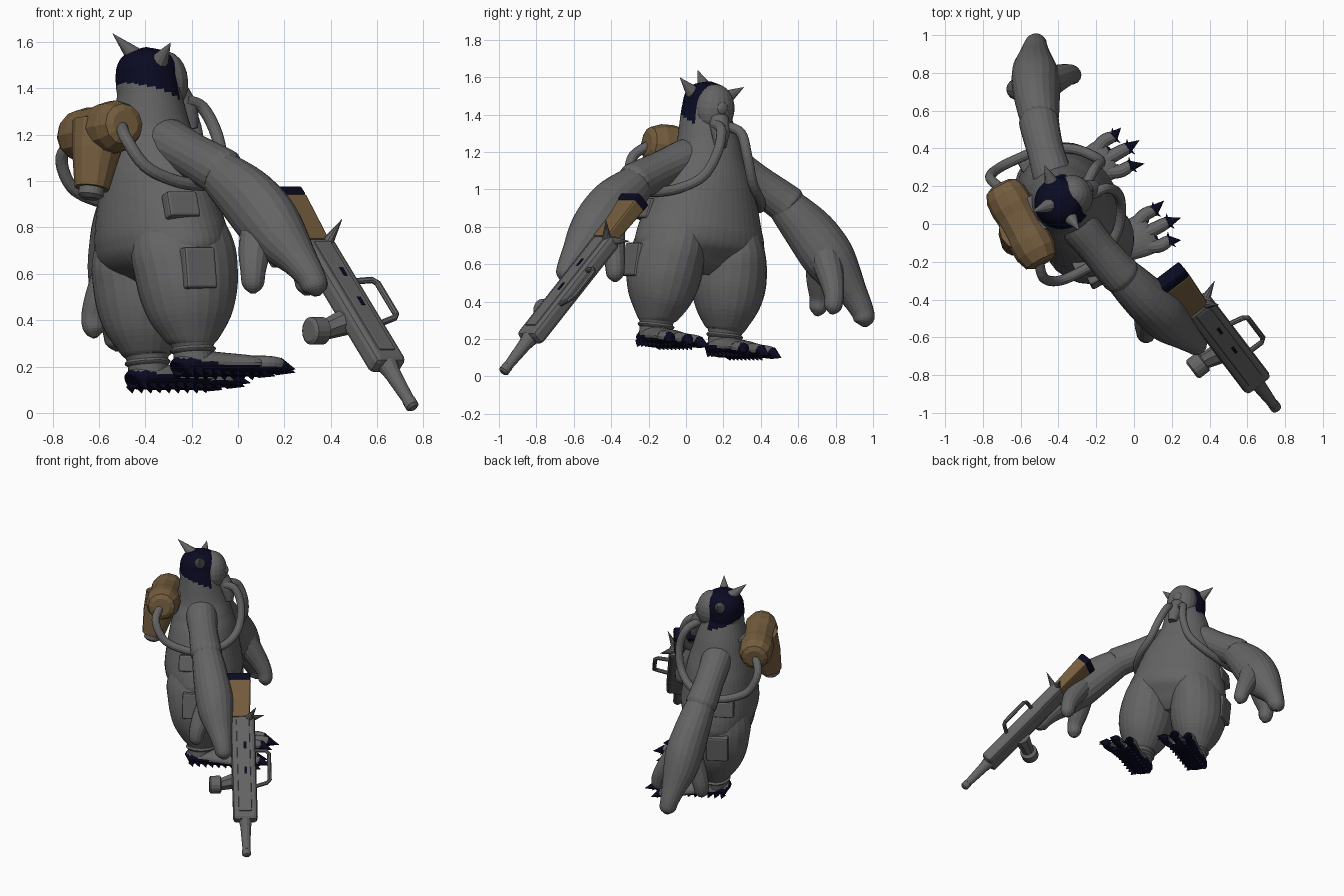
import bpy, bmesh, math
from mathutils import Matrix, Vector

if "Cube" in bpy.data.objects:
    bpy.data.objects.remove(bpy.data.objects["Cube"])


def material(name, rgb):
    m = bpy.data.materials.new(name)
    m.use_nodes = True
    m.diffuse_color = (*rgb, 1)
    m.node_tree.nodes["Principled BSDF"].inputs["Base Color"].default_value = (*rgb, 1)
    return m


GREY = material("grey", (0.128, 0.128, 0.131))
NAVY = material("navy", (0.003, 0.003, 0.016))
TAN = material("tan", (0.175, 0.108, 0.048))


def frame(origin, x, y):
    x, y = Vector(x).normalized(), Vector(y).normalized()
    z = x.cross(y)
    return Matrix.Translation(origin) @ Matrix((x, y, z)).transposed().to_4x4()


# Leaning body frame (x forward, y left, z up) and gun frame (x to muzzle, y side)
BODY = frame((-0.285, 0.01, 0.13), (0.88, 0.47, 0), (-0.466, 0.873, -0.13))
GUN = frame((0.33, -0.42, 0.73), (0.427, -0.56, -0.71), (0.795, 0.606, 0))
made = []


def finish(name, bm, space, mats, rule=None, bevel=0):
    bmesh.ops.recalc_face_normals(bm, faces=bm.faces)
    if rule:
        for f in bm.faces:
            f.material_index = int(rule(f.calc_center_median()))
    me = bpy.data.meshes.new(name)
    bm.to_mesh(me)
    bm.free()
    me.transform(space)
    for m in mats:
        me.materials.append(m)
    ob = bpy.data.objects.new(name, me)
    bpy.context.collection.objects.link(ob)
    if bevel:
        mod = ob.modifiers.new("bevel", "BEVEL")
        mod.width, mod.segments = bevel, 2
    made.append(ob)


def spline(keys, steps):
    """Smooth curve through keys of any dimension."""
    out = []
    for i in range(len(keys) - 1):
        a, b, c, d = (Vector(keys[max(0, min(len(keys) - 1, i + k))]) for k in (-1, 0, 1, 2))
        for s in range(steps):
            t = s / steps
            out.append(b + (c - a) * t / 2 + (a * 2 - b * 5 + c * 4 - d) * t * t / 2
                       + (b * 3 - a - c * 3 + d) * t ** 3 / 2)
    return out + [Vector(keys[-1])]


def loft(name, keys, mats=(GREY,), space=BODY, sides=20, steps=4, ref=(1, 0, 0), rule=None):
    """Skin rings along keys (x, y, z, radius along ref, other radius)."""
    keys = [tuple(k) + ((k[3],) if len(k) == 4 else ()) for k in keys]
    pts = spline(keys, steps) if steps > 1 else [Vector(k) for k in keys]
    bm, rings, a = bmesh.new(), [], Vector(ref)
    for i, p in enumerate(pts):
        t = (pts[min(i + 1, len(pts) - 1)].xyz - pts[max(i - 1, 0)].xyz).normalized()
        a = (a - t * a.dot(t)).normalized()
        b = t.cross(a)
        ring = []
        for k in range(sides):
            w = math.tau * k / sides
            ring.append(bm.verts.new(p.xyz + a * max(p[3], 0.001) * math.cos(w)
                                     + b * max(p[4], 0.001) * math.sin(w)))
        rings.append(ring)
    for r, q in zip(rings, rings[1:]):
        for k in range(sides):
            n = (k + 1) % sides
            bm.faces.new((r[k], r[n], q[n], q[k]))
    bm.faces.new(rings[0])
    bm.faces.new(rings[-1])
    finish(name, bm, space, mats, rule)


def box(name, centre, size, mat=GREY, space=GUN, bevel=0.012, tilt=0, taper=1):
    bm = bmesh.new()
    bmesh.ops.create_cube(bm, size=1)
    for v in bm.verts:
        k = taper if v.co.x < 0 else 1
        v.co = Vector((v.co.x * size[0], v.co.y * size[1] * k, v.co.z * size[2] * k))
    bm.transform(Matrix.Translation(centre) @ Matrix.Rotation(tilt, 4, "X"))
    finish(name, bm, space, [mat], bevel=bevel)


def spike(name, base, tip, r, mat=GREY, space=BODY):
    loft(name, [(*base, r), (*tip, 0.001)], (mat,), space, 10, 1, (0.3, 0.5, 0.8))


def ball(name, centre, size):
    bm = bmesh.new()
    bmesh.ops.create_uvsphere(bm, u_segments=20, v_segments=12, radius=1)
    bm.transform(Matrix.Translation(centre) @ Matrix.Diagonal((*size, 1)))
    finish(name, bm, BODY, [GREY])


# Torso, neck and head with a dark cap that dips towards the face
HEAD = -.03
loft("torso_and_head", [
    (0, 0, .42, .1, .2), (0, 0, .48, .17, .33), (-.005, 0, .55, .24, .37),
    (-.01, 0, .62, .262, .362), (-.015, 0, .7, .258, .338),
    (-.02, 0, .9, .225, .275), (-.025, 0, 1.0, .2, .225), (-.03, -.005, 1.1, .175, .18),
    (-.04, HEAD, 1.24, .142, .142), (-.045, HEAD, 1.31, .138, .134), (-.045, HEAD, 1.38, .128, .125),
    (-.045, HEAD, 1.43, .09, .085), (-.045, HEAD, 1.455, .01, .01)], (GREY, NAVY), sides=48, steps=8,
    rule=lambda c: c.z > 1.235 - .33 * c.x and c.x < .045)

# Face mask with breathing nozzle
ball("face_mask", (.04, HEAD, 1.305), (.098, .11, .135))
ball("mask_filter", (.125, HEAD, 1.31), (.022, .035, .035))
loft("mask_nozzle", [(.1, HEAD, 1.25, .055), (.14, HEAD, 1.18, .05), (.155, HEAD, 1.1, .03)], steps=2)
spike("rear_horn", (-.09, HEAD, 1.41), (-.2, HEAD, 1.515), .045)

# Back tank with a downward thruster
loft("back_tank", [(-.28, y, 1.095, r) for y, r in (
    (-.245, .06), (-.23, .09), (-.17, .112), (-.1, .116), (-.05, .11), (.05, .11), (.1, .116),
    (.17, .112), (.22, .09), (.235, .06))], (TAN,), steps=1, sides=12)
loft("thruster_cone", [(-.29, -.03, 1.12, .12), (-.32, -.035, 1.0, .105), (-.355, -.04, .84, .075)],
     (TAN,), steps=1, sides=14)
loft("thruster_nozzle", [(-.354, -.04, .85, .055), (-.362, -.04, .81, .055), (-.365, -.04, .795, .035)], steps=1)
box("tank_mount", (-.19, 0, 1.08), (.14, .2, .16), space=BODY)

# Mirrored limbs and gear
for side, s in (("left", 1), ("right", -1)):
    spike(side + "_horn", (-.035, HEAD + s * .1, 1.38), (-.025, HEAD + s * .195, 1.45), .042)
    loft(side + "_leg", [
        (0, s * .21, .05, .085), (0, s * .21, .13, .09), (0, s * .21, .16, .118, .11),
        (0, s * .205, .25, .18, .16), (0, s * .2, .35, .215, .19), (0, s * .193, .45, .232, .193),
        (-.003, s * .18, .55, .238, .18), (-.01, s * .15, .68, .205, .15), (-.01, s * .12, .8, .15, .1)], sides=24)
    loft(side + "_ankle_fold", [(0, s * .21, .1, .085), (0, s * .21, .115, .1), (0, s * .21, .13, .085)])

    # Arm: sleeve, forearm, mitten finger and two thumbs
    loft(side + "_sleeve", [
        (-.03, s * .06, 1.06, .1), (-.015, s * .15, 1.02, .105), (.012, s * .28, .955, .098),
        (.045, s * .42, .88, .104), (.06, s * .47, .85, .105), (.062, s * .475, .845, .08)])
    loft(side + "_forearm", [
        (.04, s * .41, .885, .085), (.07, s * .49, .82, .105, .112), (.108, s * .6, .72, .12, .138),
        (.145, s * .695, .61, .128, .142), (.17, s * .77, .52, .115, .118), (.205, s * .848, .42, .082, .078),
        (.23, s * .897, .34, .062), (.24, s * .912, .29, .053), (.243, s * .915, .258, .015)])
    loft(side + "_rear_thumb", [
        (.12, s * .67, .6, .085), (.065, s * .705, .48, .07), (.035, s * .735, .39, .055),
        (.03, s * .735, .325, .045), (.03, s * .73, .293, .012)], sides=14)
    loft(side + "_front_thumb", [
        (.19, s * .66, .6, .085), (.27, s * .67, .48, .068), (.32, s * .67, .39, .054),
        (.33, s * .665, .325, .045), (.33, s * .66, .293, .012)], sides=14)

    # Foot with dark sole, three toes and claws
    sole = lambda c: c.z < .06 - .18 * c.x or c.z < .03
    loft(side + "_foot", [
        (-.085, s * .21, .04, .04, .025), (-.07, s * .21, .045, .075, .044), (.02, s * .21, .054, .09, .056),
        (.14, s * .22, .05, .095, .05), (.26, s * .225, .044, .113, .042), (.31, s * .225, .04, .09, .025)],
        (GREY, NAVY), ref=(0, 1, 0), sides=24, rule=sole)
    for i, (x, y, x2, y2) in enumerate(((.365, .315, .425, .34), (.405, .225, .48, .235),
                                        (.37, .135, .445, .112))):
        loft(f"{side}_toe_{i}", [
            (.22, s * (y + .22) / 2, .046, .038, .036), (x - .06, s * y, .042, .036, .034),
            (x, s * y, .038, .03, .028), (x + .015, s * y, .034, .01)],
            (GREY, NAVY), ref=(0, 1, 0), sides=12, rule=lambda c: c.z < .03)
        spike(f"{side}_claw_{i}", (x - .005, s * y, .036), (x2, s * y2, .014), .034, NAVY)
        for e in (-1, 1):
            spike(f"{side}_claw_barb_{i}_{e}", (x, s * y, .03), (x + .02, s * y + e * .045, .02), .015, NAVY)
    for i in range(9):
        for e in (-1, 1):
            x = -.055 + i * .045
            spike(f"{side}_sole_tooth_{i}_{e}", (x, s * .215 + e * .055, .02),
                  (x + .012, s * .215 + e * .07, -.008), .022, NAVY)

    # Pockets
    box(side + "_thigh_pocket", (-.035, s * .368, .45), (.15, .06, .18), space=BODY, tilt=s * .03)
    box(side + "_hip_pocket", (-.07, s * .312, .73), (.15, .06, .115), space=BODY, tilt=s * .22)

    # Hose from mask round to the tank
    loft(side + "_hose", [
        (.12, HEAD + s * .03, 1.22, .027), (.2, s * .06, 1.19, .027), (.245, s * .09, 1.07, .027),
        (.23, s * .15, .93, .027), (.15, s * .25, .85, .027), (0, s * .33, .82, .027),
        (-.13, s * .345, .84, .027), (-.25, s * .34, .9, .027), (-.31, s * .3, 1.02, .027),
        (-.28, s * .2, 1.1, .027)], sides=12, steps=5, ref=(0, 1, 0))

# Gun: receiver, stock, barrel
box("gun_receiver", (.375, 0, 0), (.75, .165, .09), bevel=.025)
box("gun_top_rail", (.36, 0, .042), (.66, .09, .02), bevel=.008)
box("gun_stock", (-.12, -.015, .01), (.27, .13, .075), TAN, taper=1.2)
box("gun_butt_plate", (-.272, -.025, .01), (.055, .172, .092), NAVY)
loft("gun_barrel", [(x, 0, 0, r) for x, r in (
    (.74, .045), (.79, .036), (.95, .026), (.952, .029), (.99, .029), (1, .016))],
    space=GUN, steps=1, sides=14, ref=(0, 1, 0))
box("gun_grip", (.03, -.13, -.06), (.065, .18, .06))
for i, x in enumerate((.22, .4)):
    box(f"gun_port_{i}", (x, .01, .052), (.05, .018, .006), NAVY, bevel=0)

# Gun carry handle, drum and spikes
loft("gun_carry_handle", [(x, y, z, .014) for x, y, z in (
    (.25, .06, .02), (.26, .15, .04), (.28, .17, .04), (.47, .17, .04), (.49, .15, .04), (.51, .06, .02))],
    space=GUN, steps=1, sides=8, ref=(0, 0, 1))
loft("gun_drum", [(.455, y, -.075, r) for y, r in ((-.235, .045), (-.225, .06), (-.16, .06), (-.15, .04))],
     space=GUN, steps=1, sides=16)
loft("gun_drum_post", [(.455, -.16, -.075, .042), (.44, -.04, -.03, .06)], space=GUN, steps=1, sides=8)
spike("gun_side_spike", (.01, .06, 0), (-.02, .148, -.03), .025, space=GUN)
spike("gun_top_spike", (.02, .045, .035), (-.02, .09, .13), .025, space=GUN)

for ob in bpy.context.view_layer.objects:
    ob.select_set(ob in made)
bpy.context.view_layer.objects.active = made[0]
bpy.ops.object.shade_smooth_by_angle(angle=math.radians(40))
